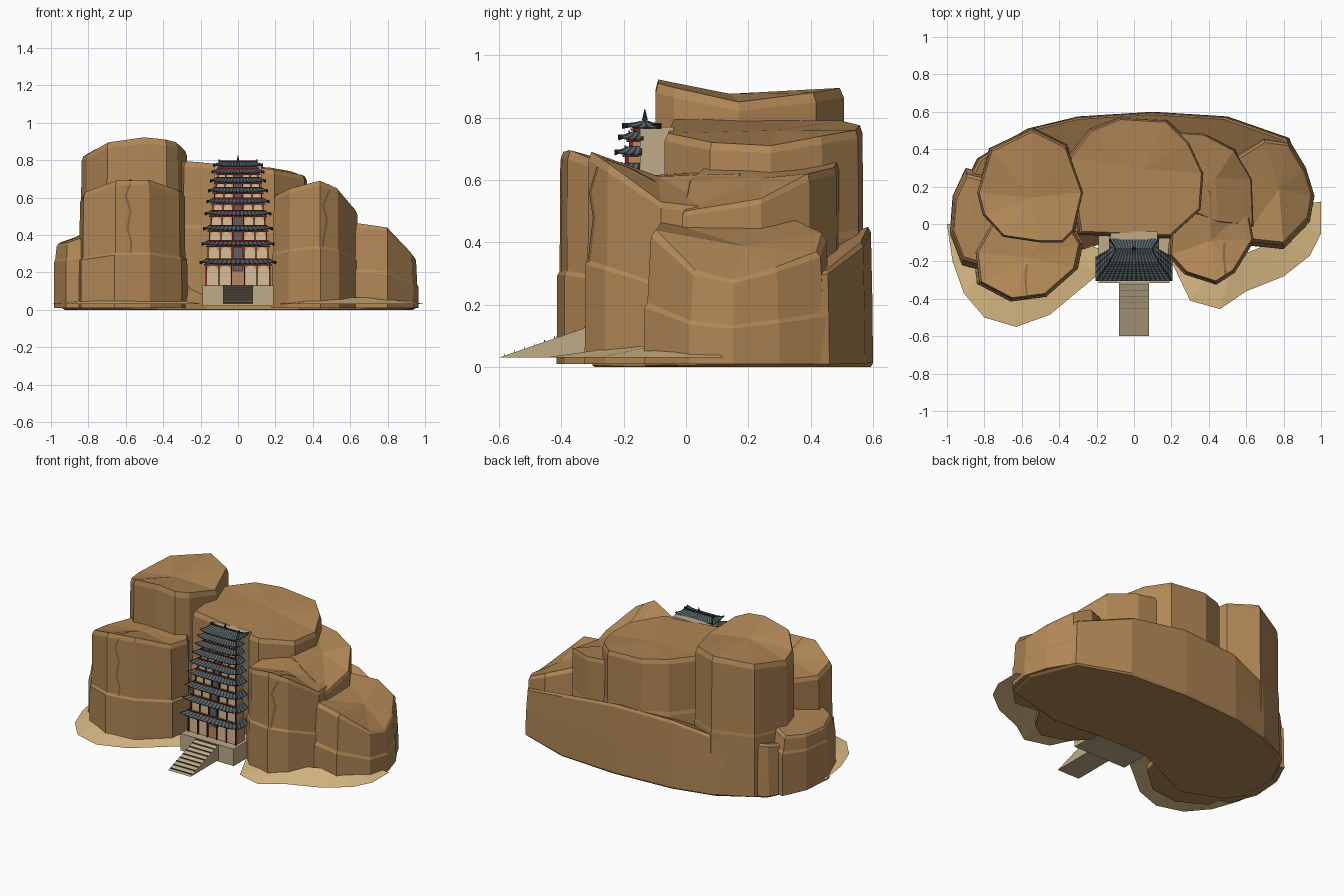
import bpy, bmesh, math
from mathutils import Vector, Matrix
from mathutils.bvhtree import BVHTree

if "Cube" in bpy.data.objects:
    bpy.data.objects.remove(bpy.data.objects["Cube"])


def mat(name, r, g, b):
    m = bpy.data.materials.new(name)
    m.diffuse_color = (r, g, b, 1)
    m.use_nodes = True
    m.node_tree.nodes["Principled BSDF"].inputs["Base Color"].default_value = m.diffuse_color
    return m


ROCK = mat("sandstone", 0.44, 0.243, 0.092)
SHADE = mat("dark_crevice", 0.26, 0.14, 0.055)
SAND = mat("pale_sand", 0.74, 0.52, 0.245)
STONE = mat("grey_stone", 0.52, 0.41, 0.25)
RISER = mat("step_riser", 0.12, 0.10, 0.065)
WALL = mat("brown_wall", 0.45, 0.25, 0.12)
PANEL = mat("cream_panel", 0.68, 0.51, 0.31)
RED = mat("red_timber", 0.20, 0.02, 0.018)
TILE = mat("slate_tile", 0.10, 0.132, 0.138)
DARK = mat("dark_tile", 0.028, 0.035, 0.038)


def finish(name, bm, mats, fix=True):
    if fix:
        bmesh.ops.recalc_face_normals(bm, faces=bm.faces)
    me = bpy.data.meshes.new(name)
    bm.to_mesh(me)
    bm.free()
    for m in mats:
        me.materials.append(m)
    ob = bpy.data.objects.new(name, me)
    bpy.context.collection.objects.link(ob)
    return ob


def box(bm, x0, x1, y0, y1, z0, z1):
    M = Matrix.Translation(((x0 + x1) / 2, (y0 + y1) / 2, (z0 + z1) / 2)) @ \
        Matrix.Diagonal((x1 - x0, y1 - y0, z1 - z0, 1))
    bmesh.ops.create_cube(bm, size=1, matrix=M)


def rock(name, outline, levels, foot=0.01):
    """Lofted boulder: outline of (x, y, top height), levels of (height fraction, scale)."""
    bm = bmesh.new()
    n = len(outline)
    cx = sum(p[0] for p in outline) / n
    cy = sum(p[1] for p in outline) / n
    rings = [[bm.verts.new((cx + (x - cx) * s, cy + (y - cy) * s, foot + (t - foot) * f))
              for x, y, t in outline] for f, s in levels]
    for a, b in zip(rings, rings[1:]):
        for i in range(n):
            j = (i + 1) % n
            bm.faces.new((a[i], a[j], b[j], b[i]))
    bm.faces.new(rings[0][::-1])
    mid = bm.verts.new((cx, cy, sum(v.co.z for v in rings[-1]) / n))
    for i in range(n):
        bm.faces.new((rings[-1][i], rings[-1][(i + 1) % n], mid))
    bm.normal_update()
    tree = BVHTree.FromBMesh(bm)
    finish(name, bm, [ROCK])
    return tree


def crack(name, tree, path, top, w=0.006):
    """Thin dark ribbon on the front of a boulder (x, z path) and across its top (x, y path)."""
    bm = bmesh.new()
    for pts, way in ((path, Vector((0, 1, 0))), (top, Vector((0, 0, -1)))):
        prev = None
        for (a0, b0), (a1, b1) in zip(pts, pts[1:]):
            for k in range(5):
                a, b = a0 + (a1 - a0) * k / 5, b0 + (b1 - b0) * k / 5
                hits = []
                for s in (-w, w):
                    start = Vector((a + s, -2, b)) if way.y else Vector((a + s, b, 2))
                    hits.append(tree.ray_cast(start, way)[0])
                if None in hits:
                    prev = None
                    continue
                row = [bm.verts.new(h - way * 0.004) for h in hits]
                if prev:
                    bm.faces.new((prev[0], prev[1], row[1], row[0]))
                prev = row
    bm.normal_update()
    for f in bm.faces:
        if f.normal.z - f.normal.y < 0:
            f.normal_flip()
    finish(name, bm, [SHADE], fix=False)


# Cliff masses
PLAIN = [(0, 1), (0.54, 0.99), (0.57, 0.975), (0.965, 0.97), (1, 0.94)]

rock("cliff_base", [(-0.94, -0.08, .27), (-0.93, 0.16, .30), (-0.84, 0.35, .34), (-0.57, 0.51, .38),
                    (-0.3, 0.575, .44), (0.1, 0.6, .45), (0.5, 0.575, .40), (0.83, 0.46, .31),
                    (0.95, 0.17, .26), (0.9, -0.03, .22), (0.5, -0.13, .15), (0.17, -0.1, .04),
                    (-0.17, -0.1, .04), (-0.35, -0.18, .04), (-0.6, -0.3, .2), (-0.86, -0.2, .25)],
     [(0, .985), (0.03, 1), (0.5, .995), (0.96, .985), (1, .965)], foot=0)
rock("rear_tower", [(-0.84, 0.17, .82), (-0.77, 0.40, .86), (-0.54, 0.51, .895), (-0.36, 0.42, .88),
                    (-0.27, 0.17, .85), (-0.32, -0.04, .895), (-0.38, -0.1, .91), (-0.5, -0.1, .922),
                    (-0.7, -0.07, .895), (-0.81, 0.05, .835)],
     [(0, 1.02), (0.45, 1.01), (0.47, 1.0), (0.965, .99), (1, .955)])
rock("central_summit", [(-0.36, 0.36, .79), (-0.24, 0.51, .79), (-0.08, 0.575, .775), (0.18, 0.56, .76),
                        (0.3, 0.44, .74), (0.38, 0.27, .71), (0.365, 0.07, .72), (0.2, -0.08, .75),
                        (-0.3, -0.06, .795)], PLAIN)
left_tree = rock("left_front_pillar", [(-0.86, -0.15, .60), (-0.84, -0.32, .63), (-0.66, -0.415, .69),
                                       (-0.47, -0.39, .695), (-0.3, -0.24, .64), (-0.27, -0.1, .63),
                                       (-0.38, 0.08, .64), (-0.72, 0.1, .62)],
                 [(0, 1), (0.415, 0.995), (0.435, 0.96), (0.96, 0.95), (1, 0.91)])
rock("left_outer_boulder", [(-0.985, -0.05, .35), (-0.97, 0.15, .36), (-0.9, 0.30, .38), (-0.78, 0.27, .42),
                            (-0.68, 0, .44), (-0.78, -0.26, .40), (-0.92, -0.22, .36)],
     [(0, 1), (0.72, .98), (0.76, .94), (0.96, .88), (1, .82)])
right_tree = rock("right_front_pillar", [(0.18, -0.17, .61), (0.27, -0.27, .65), (0.44, -0.325, .69),
                                         (0.54, -0.26, .65), (0.65, -0.08, .53), (0.62, 0.1, .51),
                                         (0.4, 0.2, .62), (0.2, 0.1, .63)],
                  [(0, 1), (0.47, 0.995), (0.49, 0.96), (0.96, 0.95), (1, 0.91)])
rock("right_shoulder", [(0.2, 0.1, .68), (0.45, 0.0, .60), (0.645, -0.02, .50), (0.635, 0.24, .54),
                        (0.54, 0.40, .62), (0.37, 0.49, .64), (0.2, 0.5, .66)], PLAIN)
rock("right_outer_boulder", [(0.56, -0.11, .47), (0.8, -0.135, .44), (0.94, 0.01, .31), (0.965, 0.15, .28),
                             (0.92, 0.3, .32), (0.83, 0.45, .37), (0.69, 0.47, .43), (0.5, 0.35, .48)],
     [(0, 1), (0.42, .995), (0.46, .965), (0.95, .93), (1, .88)])

# Cracks in the two front pillars
crack("left_crack", left_tree, [(-0.575, .675), (-0.60, .61), (-0.575, .53), (-0.59, .43), (-0.57, .36), (-0.575, .29)],
      [(-0.575, -0.38), (-0.58, -0.28), (-0.57, -0.2)])
crack("right_crack", right_tree, [(0.49, .64), (0.455, .56), (0.475, .48), (0.46, .39), (0.45, .32)],
      [(0.49, -0.27), (0.48, -0.17), (0.485, -0.08)])


# Sand aprons at the foot of the cliff
def apron(name, outer, centre):
    bm = bmesh.new()
    out = [bm.verts.new((x, y, 0.03)) for x, y in outer]
    inn = [bm.verts.new((x + (centre[0] - x) * .5, y + (centre[1] - y) * .5, 0.065)) for x, y in outer]
    for i in range(len(outer) - 1):
        bm.faces.new((inn[i], out[i], out[i + 1], inn[i + 1]))
    finish(name, bm, [SAND], fix=False)


apron("left_sand", [(-1, 0), (-0.97, -0.2), (-0.91, -0.37), (-0.8, -0.5), (-0.63, -0.55), (-0.45, -0.485),
                    (-0.3, -0.36), (-0.19, -0.27), (-0.19, -0.13)], (-0.6, 0.0))
apron("right_sand", [(0.19, -0.18), (0.3, -0.41), (0.46, -0.455), (0.6, -0.36), (0.8, -0.28), (0.94, -0.17),
                     (1.0, -0.05), (1.0, 0.12)], (0.6, 0.05))

# Plinth, ramp and its thin step risers
bm = bmesh.new()
box(bm, -0.19, 0.19, -0.315, -0.05, 0.02, 0.13)
finish("plinth", bm, [STONE])
bm = bmesh.new()
a, b = [[bm.verts.new((x, y, z)) for y, z in ((-0.6, .03), (-0.31, .03), (-0.31, .13))] for x in (-0.08, 0.08)]
bm.faces.new(a)
bm.faces.new(b)
for i in range(3):
    bm.faces.new((a[i], a[(i + 1) % 3], b[(i + 1) % 3], b[i]))
finish("ramp", bm, [STONE])
bm = bmesh.new()
for i in range(9):
    t = (i + 0.5) / 9
    y, z = -0.6 + 0.29 * t, 0.03 + 0.1 * t
    box(bm, -0.079, 0.079, y, y + 0.002, z - 0.003, z + 0.007)
finish("step_risers", bm, [RISER])


# Nine-storey pavilion against the cliff
def roof(name, hw, yf, z, iw, yi, rise, back, ridge=False):
    """Skirt roof with upturned corners and alternating tile courses."""
    bm = bmesh.new()
    lift = 0.014
    yb = yi if ridge else back

    def strip(n, eave, inner):
        prev = None
        for k in range(n + 1):
            e, i = Vector(eave(k / n)), Vector(inner(k / n))
            m = e.lerp(i, 0.5) - Vector((0, 0, rise * 0.15))
            row = [bm.verts.new(p) for p in (e, m, i)]
            if prev:
                for j in (0, 1):
                    f = bm.faces.new((prev[j], row[j], row[j + 1], prev[j + 1]))
                    f.material_index = k % 2
            prev = row

    def across(t, h):
        return h * (2 * t - 1)

    def up(t):
        return z + lift * abs(2 * t - 1) ** 5

    strip(31, lambda t: (across(t, hw), yf, up(t)), lambda t: (across(t, iw), yi, z + rise))
    for s in (-1, 1):
        strip(7, lambda t: (s * hw, yf + (back - yf) * t, z + lift * (1 - t) ** 5),
              lambda t: (s * iw, yi + (yb - yi) * t, z + rise))
    if ridge:
        strip(31, lambda t: (across(t, hw), back, up(t)), lambda t: (across(t, iw), yi, z + rise))
    bmesh.ops.remove_doubles(bm, verts=bm.verts, dist=0.0005)
    bmesh.ops.recalc_face_normals(bm, faces=bm.faces)
    if sum(f.normal.z for f in bm.faces) < 0:
        bmesh.ops.reverse_faces(bm, faces=bm.faces)
    ob = finish(name, bm, [TILE, DARK], fix=False)
    mod = ob.modifiers.new("thickness", "SOLIDIFY")
    mod.thickness = 0.005
    mod.offset = -1


def arch(bm, x, hw, y, z0, z1):
    """Flat round-headed panel facing the front."""
    spring = z1 - min(hw, (z1 - z0) * 0.6)
    pts = [(x - hw, z0), (x + hw, z0)]
    pts += [(x + hw * math.cos(math.pi * k / 6), spring + (z1 - spring) * math.sin(math.pi * k / 6))
            for k in range(7)]
    bm.faces.new([bm.verts.new((px, y, pz)) for px, pz in pts])


EAVES = [.247, .345, .427, .507, .572, .630, .683, .731, .768]
walls, timber, doors, panels = [bmesh.new() for _ in range(4)]
floor = 0.13
for i, z in enumerate(EAVES):
    t = i / 8
    hw, yf = 0.205 - 0.072 * t, -0.305 + 0.10 * t
    bw, by, back = hw - 0.035, yf + 0.045, yf + 0.13 - 0.055 * t
    top = z + 0.022 if i < 8 else z + 0.005
    box(walls, -bw, bw, by, max(back, by + 0.04), floor, top)
    # columns
    for k in range(6):
        x = bw * (2 * k / 5 - 1)
        box(timber, x - 0.003, x + 0.003, by - 0.010, by + 0.002, floor, z + 0.004)
    # arched bays
    for k in (0, 1, 3, 4):
        arch(panels, bw * (2 * k - 4) / 5, bw / 5 - 0.005, by - 0.003, floor + 0.003, z - 0.011)
    # eave beams and balcony rail
    box(timber, -bw - 0.012, bw + 0.012, by - 0.018, by, z - 0.010, z - 0.003)
    for s in (-1, 1):
        x = s * (bw + 0.005)
        box(timber, x - 0.006, x + 0.006, by - 0.012, back - 0.01, z - 0.010, z - 0.003)
    if i:
        box(timber, -bw - 0.012, bw + 0.012, by - 0.024, by - 0.019, floor + 0.003, floor + 0.009)
    # red central bay with slate door plate
    dw = bw / 5 - 0.004
    low = floor if i else 0.205
    box(timber, -dw, dw, by - 0.003, by + 0.002, low, z - 0.009)
    box(doors, -dw * 0.72, dw * 0.72, by - 0.006, by + 0.002, low + 0.004, z - 0.014)
    if i < 8:
        roof("roof_%d" % (i + 1), hw, yf, z, bw + 0.002, by - 0.002, 0.024, back)
    else:
        roof("top_roof", hw, yf, z, 0.095, -0.132, 0.025, -0.078, ridge=True)
    floor = z + 0.018
finish("pavilion_walls", walls, [WALL])
finish("pavilion_timber", timber, [RED])
finish("pavilion_doors", doors, [TILE])
finish("arched_panels", panels, [PANEL], fix=False)

# Stone core running back into the cliff
bm = bmesh.new()
box(bm, -0.125, 0.125, -0.147, -0.04, 0.13, 0.77)
finish("pavilion_core", bm, [STONE])

# Ridge and finial
bm = bmesh.new()
box(bm, -0.1, 0.1, -0.136, -0.128, 0.786, 0.797)
for s in (-1, 1):
    box(bm, s * 0.1 - 0.005, s * 0.1 + 0.005, -0.137, -0.127, 0.786, 0.803)
bmesh.ops.create_cone(bm, cap_ends=True, segments=6, radius1=0.009, radius2=0.001, depth=0.035,
                      matrix=Matrix.Translation((0, -0.132, 0.810)))
finish("ridge_and_finial", bm, [DARK])
